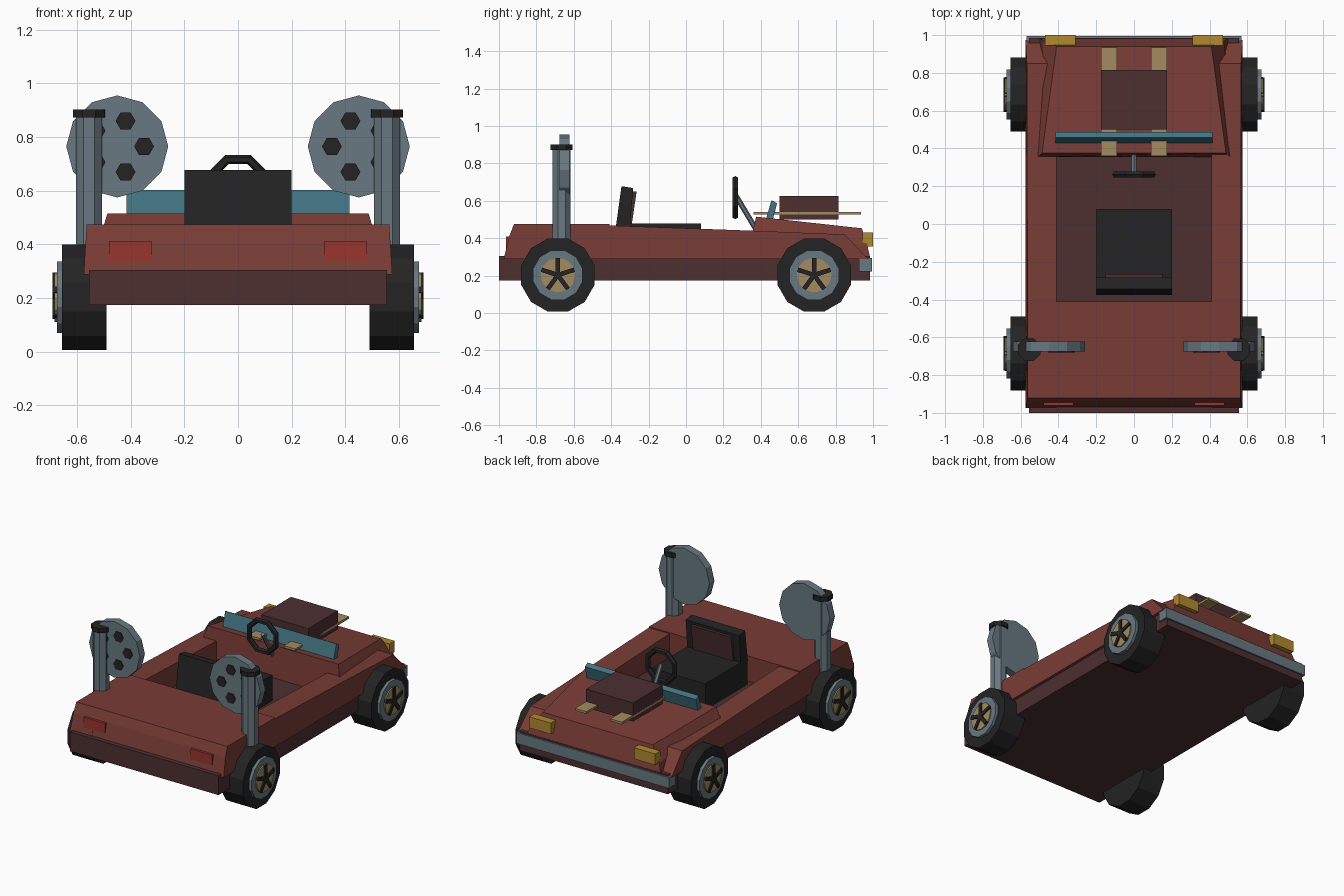
import bpy, bmesh, math
from mathutils import Vector

if "Cube" in bpy.data.objects:
    bpy.data.objects.remove(bpy.data.objects["Cube"])


def mat(name, r, g, b):
    m = bpy.data.materials.new(name)
    m.diffuse_color = (r, g, b, 1)
    m.use_nodes = True
    m.node_tree.nodes["Principled BSDF"].inputs["Base Color"].default_value = m.diffuse_color
    return m


RED = mat("rust_red", 0.19, 0.045, 0.036)
MAROON = mat("dark_maroon", 0.075, 0.028, 0.03)
GREY = mat("steel_grey", 0.14, 0.19, 0.22)
BLACK = mat("black", 0.017, 0.017, 0.017)
TEAL = mat("teal_glass", 0.055, 0.17, 0.215)
TAN = mat("tan", 0.37, 0.26, 0.115)
YELLOW = mat("lamp_yellow", 0.44, 0.25, 0.03)
LAMP = mat("lamp_red", 0.32, 0.035, 0.026)


def finish(name, bm, material):
    bmesh.ops.recalc_face_normals(bm, faces=bm.faces)
    me = bpy.data.meshes.new(name)
    bm.to_mesh(me)
    bm.free()
    me.materials.append(material)
    ob = bpy.data.objects.new(name, me)
    bpy.context.collection.objects.link(ob)
    return ob


def loft(name, a, b, material):
    """Solid between two matching rings of points."""
    bm = bmesh.new()
    va = [bm.verts.new(p) for p in a]
    vb = [bm.verts.new(p) for p in b]
    n = len(a)
    bm.faces.new(va)
    bm.faces.new(vb[::-1])
    for i in range(n):
        j = (i + 1) % n
        bm.faces.new((va[i], vb[i], vb[j], va[j]))
    return finish(name, bm, material)


def prism(name, prof, x0, x1, material):
    """Side profile (y, z) extruded along x."""
    return loft(name, [(x0, y, z) for y, z in prof], [(x1, y, z) for y, z in prof], material)


def box(name, x0, x1, y0, y1, z0, z1, material):
    return prism(name, [(y0, z0), (y1, z0), (y1, z1), (y0, z1)], x0, x1, material)


def rod(name, p, q, r, n, material, phase=0.0):
    """n-sided bar from p to q."""
    p, q = Vector(p), Vector(q)
    d = (q - p).normalized()
    u = Vector((0, 0, 1)) if abs(d.z) < 0.9 else Vector((0, 1, 0))
    u = (u - d * u.dot(d)).normalized()
    v = d.cross(u)
    ring = [(u * math.cos(phase + math.tau * i / n) + v * math.sin(phase + math.tau * i / n)) * r
            for i in range(n)]
    return loft(name, [p + c for c in ring], [q + c for c in ring], material)


# Chassis slab (also the cockpit floor)
box("chassis", -0.555, 0.555, -1.0, 0.985, 0.175, 0.305, MAROON)

# Body: sides, trunk and nose around the open cockpit
side = [(-0.975, 0.288), (-0.945, 0.41), (-0.92, 0.475), (-0.41, 0.475), (-0.41, 0.468),
        (0.36, 0.44), (0.85, 0.42), (0.975, 0.288)]
for s, tag in ((-1, "left"), (1, "right")):
    loft("body_side_" + tag, [(s * 0.41, y, z) for y, z in side],
         [(s * (0.575 - 0.06 * (z - 0.288)), y, z) for y, z in side], RED)
prism("trunk", [(-0.97, 0.30), (-0.945, 0.41), (-0.92, 0.475), (-0.41, 0.475), (-0.41, 0.30)],
      -0.41, 0.41, RED)
loft("hood",
     [(-0.51, 0.355, 0.30), (0.51, 0.355, 0.30), (0.51, 0.355, 0.435), (0.487, 0.375, 0.515),
      (-0.487, 0.375, 0.515), (-0.51, 0.355, 0.435)],
     [(-0.50, 0.985, 0.295), (0.50, 0.985, 0.295), (0.48, 0.97, 0.36), (0.41, 0.94, 0.453),
      (-0.41, 0.94, 0.453), (-0.48, 0.97, 0.36)], RED)

# Front bumper
box("front_bumper", -0.57, 0.57, 0.925, 0.995, 0.222, 0.295, GREY)

# Hood planks and box
for s in (-1, 1):
    box("hood_plank", s * 0.09, s * 0.175, 0.36, 0.935, 0.526, 0.541, TAN)
box("hood_box", -0.175, 0.175, 0.50, 0.815, 0.50, 0.625, MAROON)

# Windshield strip
prism("windshield", [(0.427, 0.50), (0.462, 0.49), (0.487, 0.587), (0.457, 0.603)],
      -0.415, 0.415, TEAL)

# Seat
box("seat_cushion", -0.2, 0.2, -0.37, 0.08, 0.30, 0.48, BLACK)
prism("seat_back", [(-0.375, 0.46), (-0.30, 0.46), (-0.282, 0.668), (-0.345, 0.678)],
      -0.2, 0.2, BLACK)
prism("seat_back_pad", [(-0.305, 0.48), (-0.289, 0.48), (-0.264, 0.65), (-0.29, 0.65)],
      -0.15, 0.15, MAROON)

# Steering wheel: eight-sided ring and column
bm = bmesh.new()
N, M = 8, 6
rings = []
for i in range(N):
    a = math.tau * (i + 0.5) / N
    ring = []
    for j in range(M):
        b = math.tau * j / M
        r = 0.107 + 0.018 * math.cos(b)
        ring.append(bm.verts.new((r * math.cos(a), 0.263 + 0.018 * math.sin(b),
                                  0.617 + r * math.sin(a))))
    rings.append(ring)
for i in range(N):
    for j in range(M):
        p, q, k = rings[i], rings[(i + 1) % N], (j + 1) % M
        bm.faces.new((p[j], q[j], q[k], p[k]))
finish("steering_wheel", bm, BLACK)
rod("steering_column", (0, 0.265, 0.63), (0, 0.385, 0.43), 0.014, 6, GREY)

for s in (-1, 1):
    # Lamps
    box("headlamp", s * 0.31, s * 0.47, 0.945, 1.0, 0.355, 0.43, YELLOW)
    box("tail_lamp", s * 0.32, s * 0.48, -0.962, -0.90, 0.34, 0.41, LAMP)

    # Wheels with rim, hub disc and five spokes
    for y in (-0.685, 0.685):
        z = 0.203
        rod("tire", (s * 0.49, y, z), (s * 0.655, y, z), 0.203, 12, BLACK, math.pi / 12)
        rod("rim", (s * 0.60, y, z), (s * 0.675, y, z), 0.137, 12, GREY, math.pi / 12)
        rod("hub_disc", (s * 0.62, y, z), (s * 0.683, y, z), 0.093, 12, TAN)
        for k in range(5):
            a = math.tau * k / 5
            d = Vector((0, math.sin(a), math.cos(a)))
            t = Vector((0, math.cos(a), -math.sin(a))) * 0.012
            c = Vector((s * 0.67, y, z))
            ring = [c - t, c + t, c + t + d * 0.092, c - t + d * 0.092]
            loft("wheel_spoke", ring, [p + Vector((s * 0.022, 0, 0)) for p in ring], BLACK)

    # Rear posts with caps
    x, y = s * 0.555, -0.665
    rod("post", (x, y, 0.38), (x, y, 0.88), 0.052, 8, GREY, math.pi / 8)
    rod("post_cap", (x, y, 0.872), (x, y, 0.902), 0.064, 8, BLACK, math.pi / 8)

    # Upright discs with five dark spots
    cx, cz = s * 0.45, 0.765
    rod("disc", (cx, -0.675, cz), (cx, -0.622, cz), 0.19, 12, GREY)
    for k in range(5):
        a = math.tau * k / 5
        px, pz = cx - s * 0.1 * math.cos(a), cz + 0.1 * math.sin(a)
        rod("disc_spot", (px, -0.681, pz), (px, -0.673, pz), 0.037, 6, BLACK, math.pi / 6)
